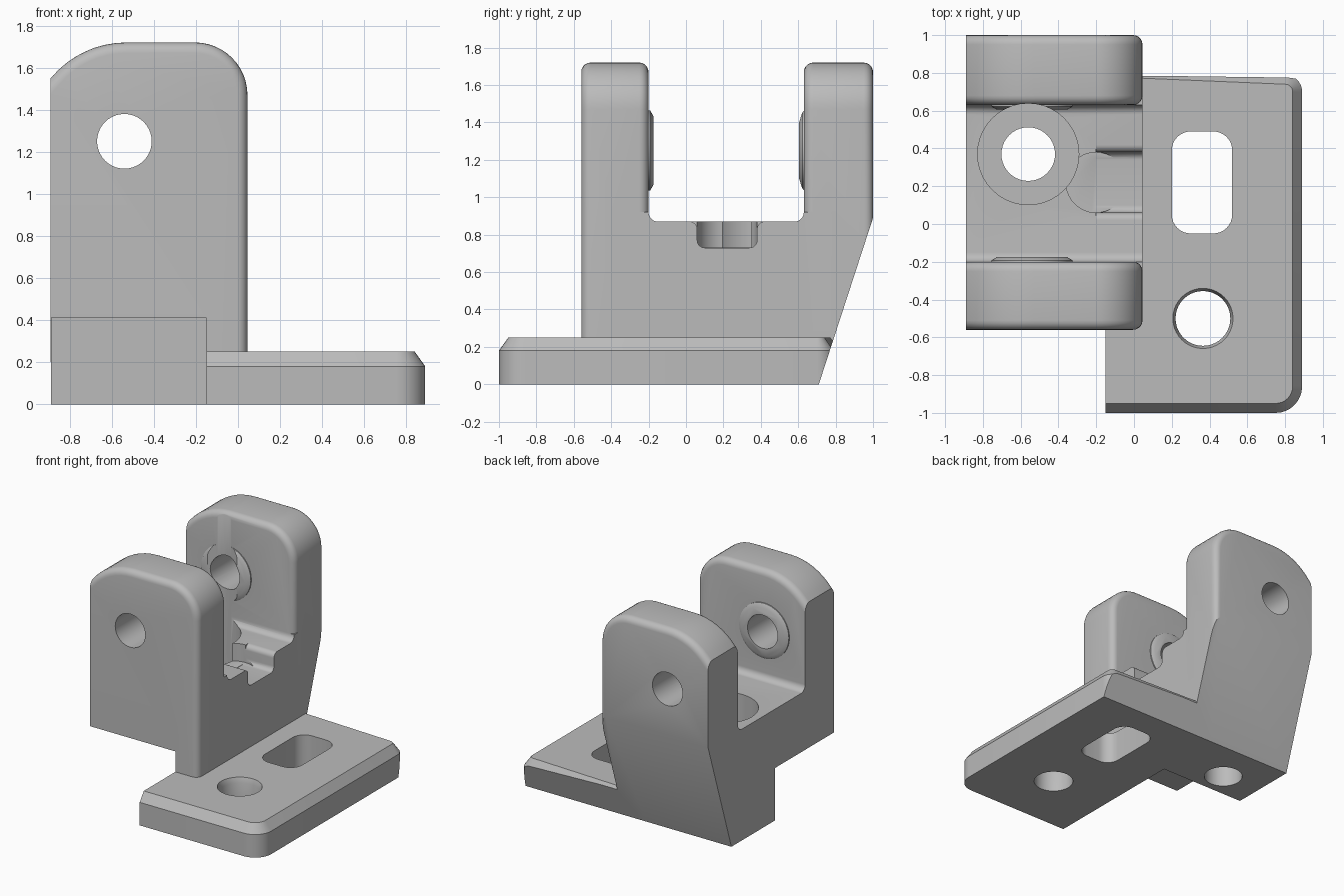
import bpy, bmesh
from math import sin, cos, radians

if "Cube" in bpy.data.objects:
    bpy.data.objects.remove(bpy.data.objects["Cube"])

grey = bpy.data.materials.new("plain grey")
grey.use_nodes = True
grey.diffuse_color = (0.5, 0.5, 0.5, 1)
grey.node_tree.nodes["Principled BSDF"].inputs["Base Color"].default_value = (0.5, 0.5, 0.5, 1)

RIGHT, LEFT, FLOOR = 0.045, -0.89, 0.87


def arc(cu, cv, r, a0, a1, n=8):
    steps = [radians(a0 + (a1 - a0) * i / n) for i in range(n + 1)]
    return [(cu + r * cos(a), cv + r * sin(a)) for a in steps]


def circle(cu, cv, r, n=40):
    return arc(cu, cv, r, 0, 360, n)[:-1]


def rounded_rect(u0, u1, v0, v1, r):
    return (arc(u1 - r, v0 + r, r, -90, 0) + arc(u1 - r, v1 - r, r, 0, 90)
            + arc(u0 + r, v1 - r, r, 90, 180) + arc(u0 + r, v0 + r, r, 180, 270))


def loft(name, axis, *sections, bevel=None):
    """Closed solid through equal outlines, each given as (points, position on axis)."""
    place = {"x": lambda u, v, w: (w, u, v),
             "y": lambda u, v, w: (u, w, v),
             "z": lambda u, v, w: (u, v, w)}[axis]
    bm = bmesh.new()
    loops = [[bm.verts.new(place(u, v, w)) for u, v in pts] for pts, w in sections]
    n = len(loops[0])
    for a, b in zip(loops, loops[1:]):
        for i in range(n):
            j = (i + 1) % n
            bm.faces.new((a[i], a[j], b[j], b[i]))
    bm.faces.new(loops[0])
    bm.faces.new(loops[-1])
    bmesh.ops.recalc_face_normals(bm, faces=bm.faces[:])
    if bevel:
        edges = [e for e in bm.edges if bevel(e)]
        bmesh.ops.bevel(bm, geom=edges, offset=0.05, segments=5, profile=0.5, affect="EDGES")
        bmesh.ops.recalc_face_normals(bm, faces=bm.faces[:])
    mesh = bpy.data.meshes.new(name)
    bm.to_mesh(mesh)
    bm.free()
    mesh.materials.append(grey)
    obj = bpy.data.objects.new(name, mesh)
    bpy.context.scene.collection.objects.link(obj)
    return obj


def prism(name, axis, pts, w0, w1, bevel=None):
    return loft(name, axis, (pts, w0), (pts, w1), bevel=bevel)


def combine(body, tool, operation):
    """Apply a boolean and remove the tool."""
    tool.hide_render = True
    mod = body.modifiers.new("cut", "BOOLEAN")
    mod.object, mod.operation, mod.solver = tool, operation, "EXACT"
    bpy.context.view_layer.update()
    deps = bpy.context.evaluated_depsgraph_get()
    mesh = bpy.data.meshes.new_from_object(body.evaluated_get(deps))
    body.modifiers.clear()
    body.data = mesh
    bpy.data.objects.remove(tool)


# Floor block between the arms, with filleted inner corners
core = ([(-0.4, 0), (-0.4, 0.92)] + arc(-0.15, FLOOR + 0.05, 0.05, 180, 270)
        + arc(0.58, FLOOR + 0.05, 0.05, 270, 360) + [(0.8, 0.92), (0.8, 0)])
bracket = prism("hinge_bracket", "x", core, LEFT, RIGHT)

# Two upright arms with rounded shoulders and softened rims
shoulder = ([(LEFT, 0)] + arc(-0.53, 1.254, 0.466, 140.6, 90)
            + arc(-0.205, 1.47, 0.25, 90, 0, 12) + [(RIGHT, 0)])


def is_rim(e):
    a, b = (v.co for v in e.verts)
    on_cap = abs(a.y - b.y) < 1e-4
    on_left = max(a.x, b.x) < LEFT + 0.01
    on_base = max(a.z, b.z) < 0.01
    return on_cap and not on_left and not on_base


for name, y0, y1 in (("front_arm", -0.56, -0.2), ("back_arm", 0.63, 1.0)):
    combine(bracket, prism(name, "y", shoulder, y0, y1, is_rim), "UNION")

# Raised bosses on the inner faces
PIN = (-0.54, 1.25)
for y, d in ((-0.2, 1), (0.63, -1)):
    wide, narrow = circle(*PIN, 0.215), circle(*PIN, 0.185)
    boss = loft("boss", "y", (wide, y - 0.1 * d), (wide, y + 0.008 * d), (narrow, y + 0.025 * d))
    combine(bracket, boss, "UNION")


# Mounting plate, chamfered along its front and outer sides
def plate_outline(inset):
    r = 0.14 - inset
    return ([(-0.15, -1 + inset)] + arc(0.75, -0.86, r, -90, 0)
            + arc(0.8, 0.7, 0.09 - inset, 0, 90) + [(-0.15, 0.79 - inset * 0.2)])


full, top = plate_outline(0), plate_outline(0.05)
combine(bracket, loft("plate", "z", (full, 0), (full, 0.18), (top, 0.25)), "UNION")

# Cuts: sloped back, underside step, pin bore, vertical bolt seat, floor trench
trench = (arc(0.02, 0.83, 0.04, 90, 0) + arc(0.1, 0.77, 0.04, 180, 270)
          + arc(0.34, 0.77, 0.04, 270, 360) + arc(0.42, 0.83, 0.04, 180, 90)
          + [(0.42, 1), (0.02, 1)])
BOLT = (-0.56, 0.37)
cutters = [
    prism("slope_cut", "x", [(0.645, -0.2), (1.06, 1.074), (1.5, 1.074), (1.5, -0.2)], -1.2, 1.2),
    prism("step_cut", "x", [(-1.2, -0.2), (0.17, -0.2), (0.17, 0.41), (-1.2, 0.41)], -1.2, -0.15),
    prism("pin_bore", "y", circle(*PIN, 0.13), -1.2, 1.2),
    prism("bolt_seat", "z", circle(*BOLT, 0.268), 0.5, 1.8),
    prism("bolt_hole", "z", circle(*BOLT, 0.142), -0.2, 1),
    prism("trench_cut", "x", trench, -0.2, 0.2),
    prism("trench_end", "z", circle(-0.2, 0.22, 0.16), 0.732, 1),
    prism("plate_slot", "z", rounded_rect(0.2, 0.52, -0.05, 0.49, 0.1), -0.2, 0.6),
    loft("plate_hole", "z", (circle(0.365, -0.5, 0.145), -0.2),
         (circle(0.365, -0.5, 0.145), 0.21), (circle(0.365, -0.5, 0.17), 0.28)),
]
for cutter in cutters:
    combine(bracket, cutter, "DIFFERENCE")

# Smooth shading with crisp edges
bpy.ops.object.select_all(action="DESELECT")
bracket.select_set(True)
bpy.context.view_layer.objects.active = bracket
bpy.ops.object.shade_smooth_by_angle(angle=radians(30))
